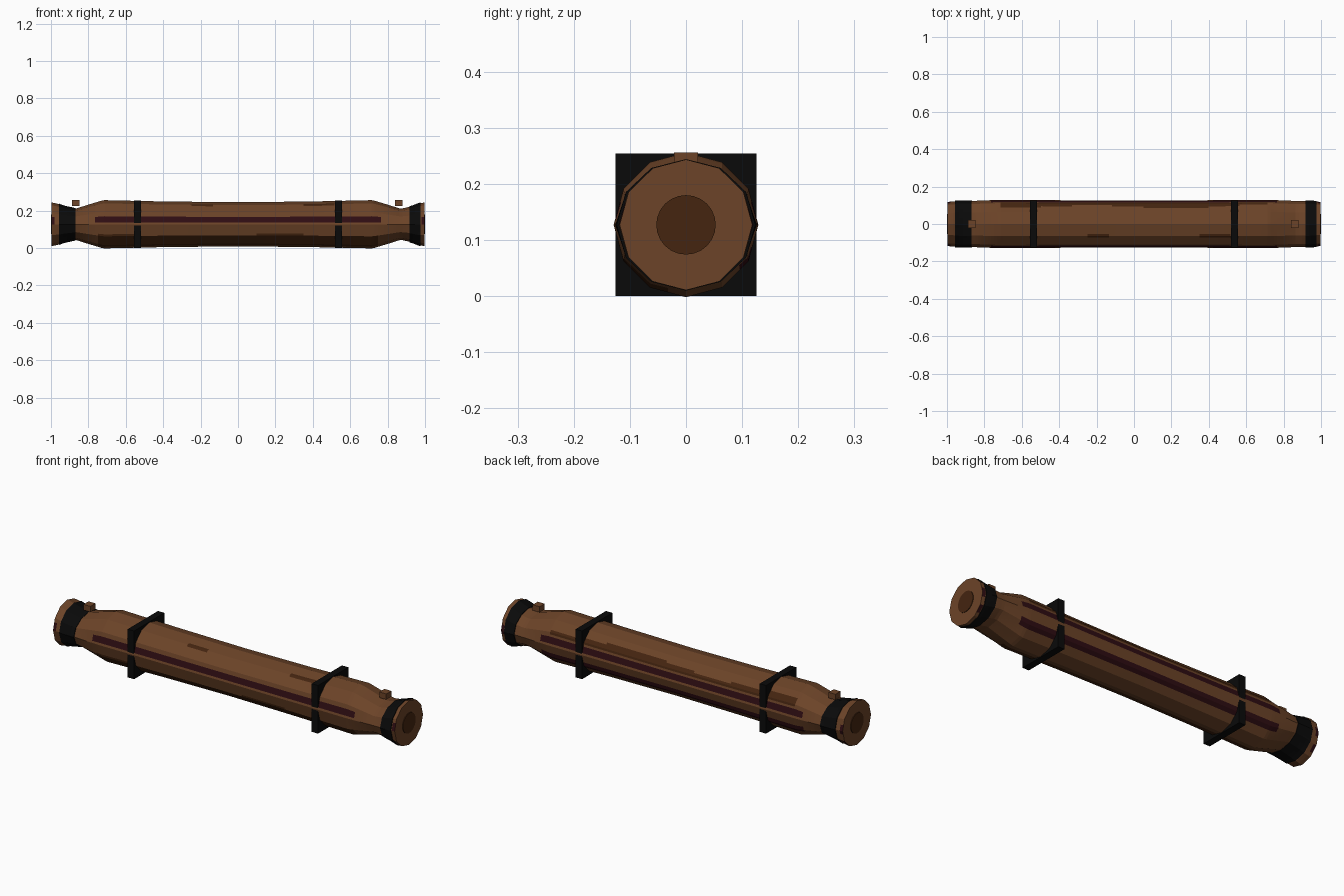
import bpy, bmesh, math

cube = bpy.data.objects.get("Cube")
if cube:
    bpy.data.objects.remove(cube, do_unlink=True)

CZ = 0.127      # height of the log's axis
SIDES = 12      # sides of the log
CUTS = 6        # strips per side, for the painted streaks


def material(name, r, g, b):
    m = bpy.data.materials.new(name)
    m.use_nodes = True
    m.diffuse_color = (r, g, b, 1)
    bsdf = next(n for n in m.node_tree.nodes if n.type == 'BSDF_PRINCIPLED')
    bsdf.inputs["Base Color"].default_value = (r, g, b, 1)
    bsdf.inputs["Roughness"].default_value = 0.8
    return m


wood = material("wood brown", 0.15, 0.057, 0.021)
dark = material("dark brown", 0.058, 0.018, 0.005)
red = material("dark red", 0.028, 0.004, 0.006)
black = material("black iron", 0.003, 0.003, 0.003)

# Half height and half width along the log, by distance from the middle
PROFILE = [(0, 0.118, 0.126), (0.4, 0.122, 0.127), (0.72, 0.129, 0.129), (0.8, 0.105, 0.126),
           (0.87, 0.083, 0.123), (0.93, 0.096, 0.122), (0.97, 0.112, 0.12), (1, 0.117, 0.118)]


def section(x):
    d = min(abs(x), 1)
    for a, b in zip(PROFILE, PROFILE[1:]):
        if d <= b[0]:
            t = (d - a[0]) / (b[0] - a[0])
            return [a[i] + (b[i] - a[i]) * t for i in (1, 2)]


def finish(name, bm, mats):
    bmesh.ops.recalc_face_normals(bm, faces=bm.faces)
    me = bpy.data.meshes.new(name)
    bm.to_mesh(me)
    bm.free()
    for m in mats:
        me.materials.append(m)
    ob = bpy.data.objects.new(name, me)
    bpy.context.collection.objects.link(ob)
    return ob


def loft(name, x0, x1, rings, grow, mats, paint=None):
    """Faceted body following the log profile, capped at both ends."""
    bm = bmesh.new()
    n = SIDES * CUTS
    loops = []
    for r in range(rings + 1):
        x = x0 + (x1 - x0) * r / rings
        hz, hy = section(x)
        loop = []
        for k in range(n):
            side, t = k // CUTS, (k % CUTS) / CUTS
            a, b = (2 * math.pi * (side + i) / SIDES for i in (0, 1))
            c = math.cos(a) * (1 - t) + math.cos(b) * t
            s = math.sin(a) * (1 - t) + math.sin(b) * t
            loop.append(bm.verts.new((x, (hy + grow) * c, CZ + (hz + grow) * s)))
        loops.append(loop)
    for r in range(rings):
        x = x0 + (x1 - x0) * (r + 0.5) / rings
        for k in range(n):
            j = (k + 1) % n
            f = bm.faces.new((loops[r][k], loops[r][j], loops[r + 1][j], loops[r + 1][k]))
            if paint:
                f.material_index = paint(x, (k + 0.5) * 360 / n)
    bm.faces.new(loops[0])
    bm.faces.new(loops[-1])
    return finish(name, bm, mats)


def streaks(x, angle):
    """Material slot from the place along the log and the angle around it."""
    back = (angle + 180) % 360 - 180          # 0 is the back, 90 the top
    front = 180 - angle                       # 0 is the front, 90 the top
    if abs(x) < 0.77 and (4 < front < 20 or 4 < back < 20 or -40 < back < -22):
        return 2
    if abs(x) > 0.98 and (0 < front < 20 or -10 < back < 15 or -50 < back < -30):
        return 2
    wave = 5 * math.sin(7 * x)
    if abs(x) < 0.72 and 25 < back < 41 + wave:
        return 1
    if abs(x) < 0.74 and -75 < front < -29 + wave / 2:
        return 1
    if 57 < front < 67 and (-0.25 < x < -0.13 or 0.35 < x < 0.52):
        return 1
    return 0


# Log body
loft("log", -0.997, 0.997, 120, 0, [wood, dark, red], streaks)

# Iron bands around the necks
loft("left_band", 0.917, 0.977, 4, 0.004, [black])
loft("right_band", -0.957, -0.87, 4, 0.004, [black])


def box(name, x, z, size, mat):
    bm = bmesh.new()
    bmesh.ops.create_cube(bm, size=1)
    for v in bm.verts:
        v.co = (x + v.co.x * size[0], v.co.y * size[1], z + v.co.z * size[2])
    return finish(name, bm, [mat])


for label, s, knob_x in (("left", 1, 0.86), ("right", -1, -0.867)):
    # Square collars
    box(label + "_collar", s * 0.537, CZ, (0.037, 0.252, 0.254), black)
    # Small pegs above the necks
    box(label + "_peg", knob_x, 0.241, (0.04, 0.042, 0.03), wood)
    # Dark heartwood disc on the end
    bm = bmesh.new()
    bmesh.ops.create_cone(bm, cap_ends=True, segments=24, radius1=0.053, radius2=0.053, depth=0.006)
    for v in bm.verts:
        v.co = (s * 0.997 + v.co.z, v.co.x, CZ + v.co.y)
    finish(label + "_heartwood", bm, [dark])
